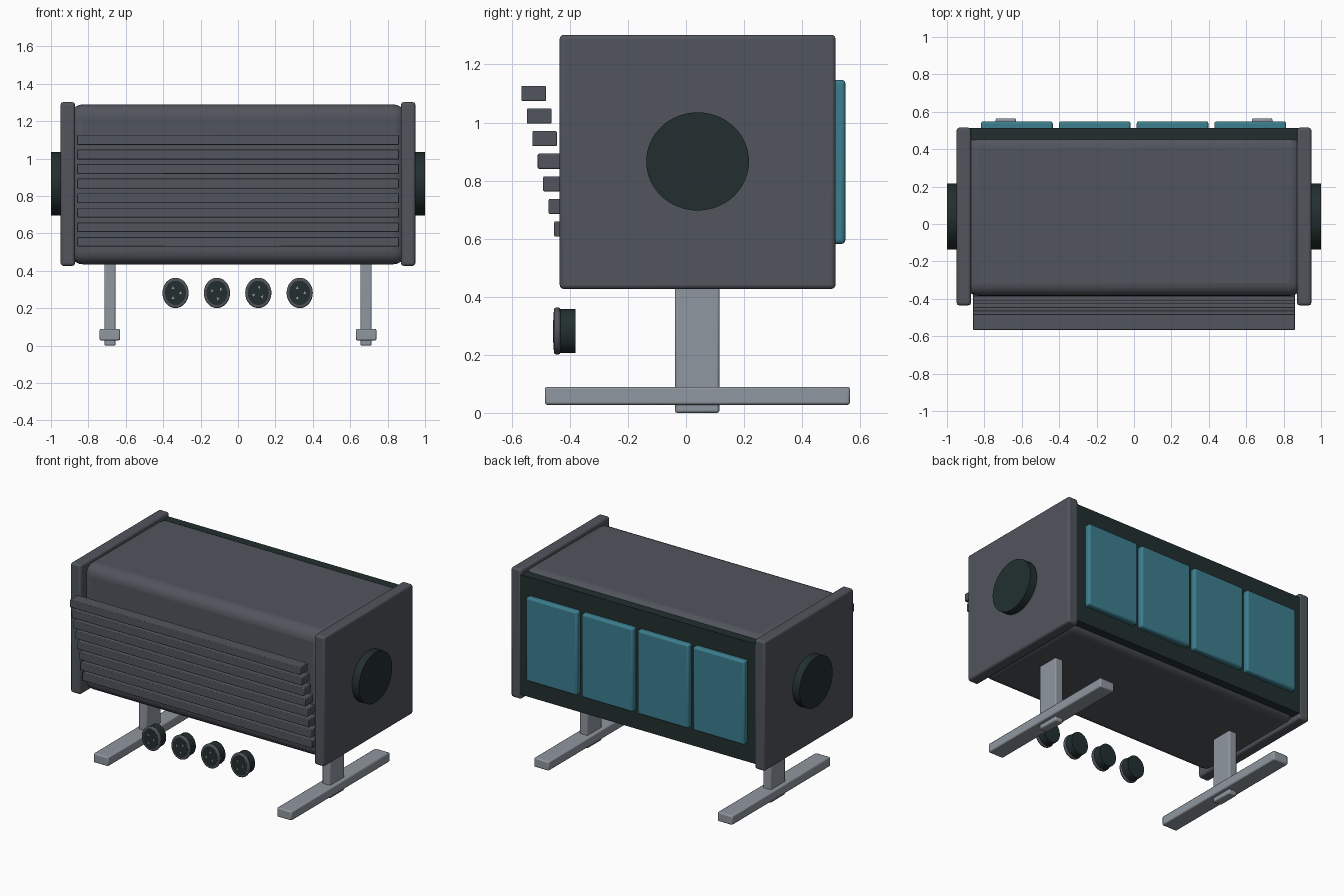
import bpy, math
from mathutils import Vector, Matrix

if "Cube" in bpy.data.objects:
    bpy.data.objects.remove(bpy.data.objects["Cube"])


def material(name, rgb):
    m = bpy.data.materials.new(name)
    m.diffuse_color = (*rgb, 1)
    m.use_nodes = True
    m.node_tree.nodes["Principled BSDF"].inputs["Base Color"].default_value = m.diffuse_color
    return m


GREY = material("charcoal grey", (0.082, 0.090, 0.107))
DARK = material("green black", (0.016, 0.028, 0.028))
METAL = material("light metal grey", (0.28, 0.31, 0.35))
TEAL = material("teal", (0.045, 0.21, 0.275))


def finish(ob, name, mat, bevel=0, segments=2):
    ob.name = name
    ob.data.materials.append(mat)
    if bevel:
        b = ob.modifiers.new("rounding", "BEVEL")
        b.width, b.segments = bevel, segments
        b.limit_method = "ANGLE"
    bpy.ops.object.shade_smooth_by_angle(angle=math.radians(35))
    return ob


def box(name, lo, hi, mat, bevel=0, segments=2):
    lo, hi = Vector(lo), Vector(hi)
    bpy.ops.mesh.primitive_cube_add(size=1)
    ob = bpy.context.object
    ob.data.transform(Matrix.Translation((lo + hi) / 2) @ Matrix.Diagonal((*(hi - lo), 1)))
    return finish(ob, name, mat, bevel, segments)


def disc(name, axis, centre, size, depth, mat, sides=48, bevel=0, turn=0):
    """Elliptical cylinder; axis 'X' or 'Y', size = (horizontal, vertical) radii."""
    bpy.ops.mesh.primitive_cylinder_add(vertices=sides, radius=1, depth=1)
    ob = bpy.context.object
    spin = Matrix.Rotation(turn, 4, "Z")
    lay = Matrix.Rotation(math.pi / 2, 4, "Y" if axis == "X" else "X")
    scale = (depth, size[0], size[1]) if axis == "X" else (size[0], depth, size[1])
    ob.data.transform(Matrix.Translation(centre) @ Matrix.Diagonal((*scale, 1)) @ lay @ spin)
    return finish(ob, name, mat, bevel)


# Housing and dark rear frame
box("housing", (-0.90, -0.385, 0.435), (0.90, 0.475, 1.29), GREY, 0.07, 5)
box("rear_frame", (-0.88, 0.45, 0.46), (0.88, 0.513, 1.27), DARK)

# End panels, side discs and stands
for s, side in ((-1, "left"), (1, "right")):
    x0, x1 = sorted((s * 0.872, s * 0.948))
    box(f"end_panel_{side}", (x0, -0.435, 0.427), (x1, 0.515, 1.302), GREY, 0.014, 3)
    disc(f"side_disc_{side}", "X", (s * 0.965, 0.04, 0.866), (0.177, 0.169), 0.07, DARK, 64)
    x = s * 0.685
    box(f"leg_post_{side}", (x - 0.03, -0.038, 0.0), (x + 0.03, 0.115, 0.46), METAL, 0.008)
    box(f"foot_bar_{side}", (x - 0.055, -0.486, 0.028), (x + 0.055, 0.565, 0.09), METAL, 0.008)

# Front slats stepping outward with height
for i in range(8):
    y, z = -0.567 + 0.0188 * i, 1.10 - 0.0778 * i
    box(f"front_slat_{i + 1}", (-0.86, y, z - 0.026), (0.86, y + 0.085, z + 0.026), GREY, 0.004)

# Rear teal panels
for i in range(4):
    x = -0.626 + 0.416 * i
    box(f"rear_panel_{i + 1}", (x - 0.192, 0.49, 0.582), (x + 0.192, 0.549, 1.147), TEAL, 0.013, 3)

# Round sockets with rim, face and three pins
for i in range(4):
    x, z = -0.334 + 0.2213 * i, 0.282
    disc(f"socket_barrel_{i + 1}", "Y", (x, -0.41, z), (0.064, 0.075), 0.06, DARK)
    disc(f"socket_rim_{i + 1}", "Y", (x, -0.4435, z), (0.070, 0.081), 0.022, GREY, 48, 0.007)
    disc(f"socket_face_{i + 1}", "Y", (x, -0.454, z), (0.056, 0.065), 0.003, DARK)
    for k in range(3):
        a = math.radians(120 * k + 40 * i)
        disc(f"socket_pin_{i + 1}_{k + 1}", "Y",
             (x + 0.027 * math.cos(a), -0.4555, z + 0.031 * math.sin(a)),
             (0.009, 0.010), 0.005, METAL, 3, 0, a)
